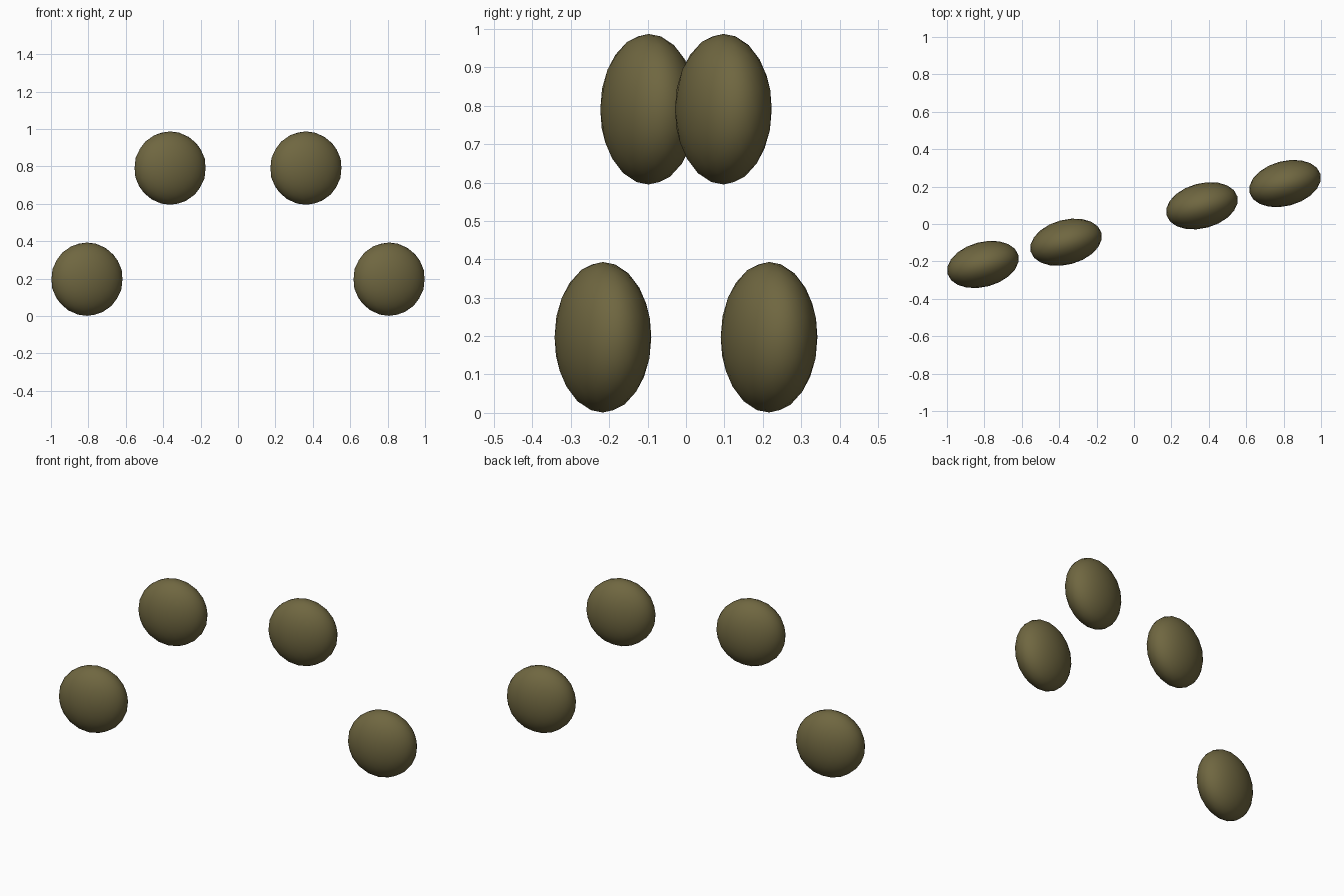
import bpy
from math import radians, sin, cos

cube = bpy.data.objects.get("Cube")
if cube:
    bpy.data.objects.remove(cube, do_unlink=True)

# Olive material shared by every pad
olive = bpy.data.materials.new("olive")
olive.use_nodes = True
colour = (0.16, 0.135, 0.052, 1)
olive.diffuse_color = colour
olive.node_tree.nodes["Principled BSDF"].inputs["Base Color"].default_value = colour

TURN = radians(15)
RADIUS, THICKNESS = 0.196, 0.12


def pad(name, along, height):
    """Flattened ball on the turned centre line."""
    bpy.ops.mesh.primitive_ico_sphere_add(
        subdivisions=3, radius=1,
        location=(along * cos(TURN), along * sin(TURN), height),
        rotation=(0, 0, TURN))
    ob = bpy.context.object
    ob.name = name
    ob.scale = (RADIUS, THICKNESS, RADIUS)
    ob.data.materials.append(olive)
    bpy.ops.object.shade_smooth()


# Outer pads sit low, inner pads sit high
for side, sign in (("left", 1), ("right", -1)):
    pad(f"{side}_outer_pad", sign * 0.836, 0.197)
    pad(f"{side}_inner_pad", sign * 0.376, 0.791)
